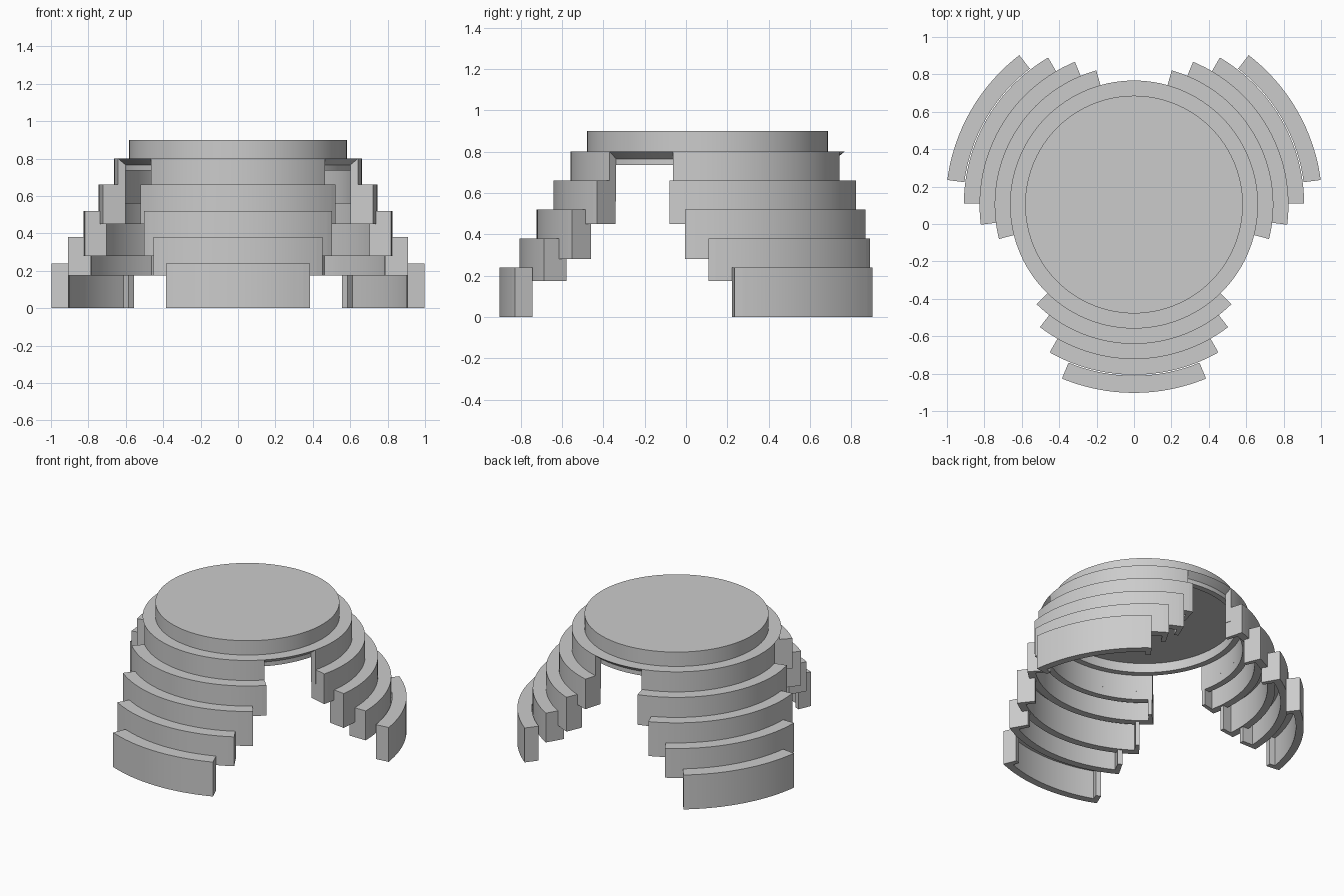
import bpy, bmesh
from math import radians, sin, cos, pi

if "Cube" in bpy.data.objects:
    bpy.data.objects.remove(bpy.data.objects["Cube"])

CY = 0.104  # the cap axis sits slightly behind the origin


def finish(bm, name):
    bmesh.ops.recalc_face_normals(bm, faces=bm.faces[:])
    me = bpy.data.meshes.new(name)
    bm.to_mesh(me)
    bm.free()
    ob = bpy.data.objects.new(name, me)
    bpy.context.collection.objects.link(ob)
    bpy.context.view_layer.objects.active = ob
    ob.select_set(True)
    bpy.ops.object.shade_smooth_by_angle(angle=radians(25))
    ob.select_set(False)
    return ob


def sweep(bm, profile, a0, a1):
    """Sweep a closed (r, z) profile around the axis from a0 to a1 degrees."""
    n = max(1, round((a1 - a0) / 3))
    rings = []
    for i in range(n + 1):
        a = radians(a0 + (a1 - a0) * i / n)
        rings.append([bm.verts.new((r * cos(a), CY + r * sin(a), z)) for r, z in profile])
    m = len(profile)
    for a, b in zip(rings, rings[1:]):
        for k in range(m):
            bm.faces.new((a[k], a[(k + 1) % m], b[(k + 1) % m], b[k]))
    bm.faces.new(rings[0])
    bm.faces.new(rings[-1])


def leg_step(name, r_in, r_out, z0, z1, mid, half, wall=0.05, end=2.2):
    """Hollow step: outer wall with a top ledge, closed by a full-depth wall at each end."""
    bm = bmesh.new()
    lo, hi = mid - half, mid + half
    rw = r_out - wall
    if rw <= r_in:  # thin step, plain wall
        sweep(bm, [(r_in, z0), (r_out, z0), (r_out, z1), (r_in, z1)], lo, hi)
    else:
        zt = z1 - 0.04
        sweep(bm, [(rw, z0), (r_out, z0), (r_out, z1), (r_in, z1), (r_in, zt), (rw, zt)],
              lo + end, hi - end)
        box = [(r_in, z0), (r_out, z0), (r_out, z1), (r_in, z1)]
        sweep(bm, box, lo, lo + end)
        sweep(bm, box, hi - end, hi)
        bmesh.ops.remove_doubles(bm, verts=bm.verts[:], dist=1e-5)
    return finish(bm, name)


def lathe(name, profile, n=120):
    """Full revolve of a profile, closed with flat discs at both ends."""
    bm = bmesh.new()
    loops = [[bm.verts.new((r * cos(2 * pi * i / n), CY + r * sin(2 * pi * i / n), z))
              for i in range(n)] for r, z in profile]
    for a, b in zip(loops, loops[1:]):
        for i in range(n):
            j = (i + 1) % n
            bm.faces.new((a[i], a[j], b[j], b[i]))
    bm.faces.new(loops[0])
    bm.faces.new(loops[-1])
    return finish(bm, name)


# round cap with flared rim and hollow underside
lathe("cap", [(0.582, 0.9), (0.582, 0.8), (0.663, 0.8), (0.62, 0.765),
              (0.62, 0.735), (0.58, 0.735), (0.58, 0.8)])

# three stepped legs: inner radius, outer radius, bottom, top, half angle
tiers = [(0.62, 0.663, 0.56, 0.80, 44.5),
         (0.62, 0.745, 0.45, 0.66, 44.3),
         (0.71, 0.826, 0.28, 0.52, 37.5),
         (0.785, 0.91, 0.175, 0.38, 29.7),
         (0.915, 1.007, 0.0, 0.24, 22.5)]
for leg, mid in (("front", -90), ("right", 30), ("left", 150)):
    for i, (ri, ro, z0, z1, half) in enumerate(tiers):
        leg_step(f"{leg}_leg_step_{i + 1}", ri, ro, z0, z1, mid, half)
